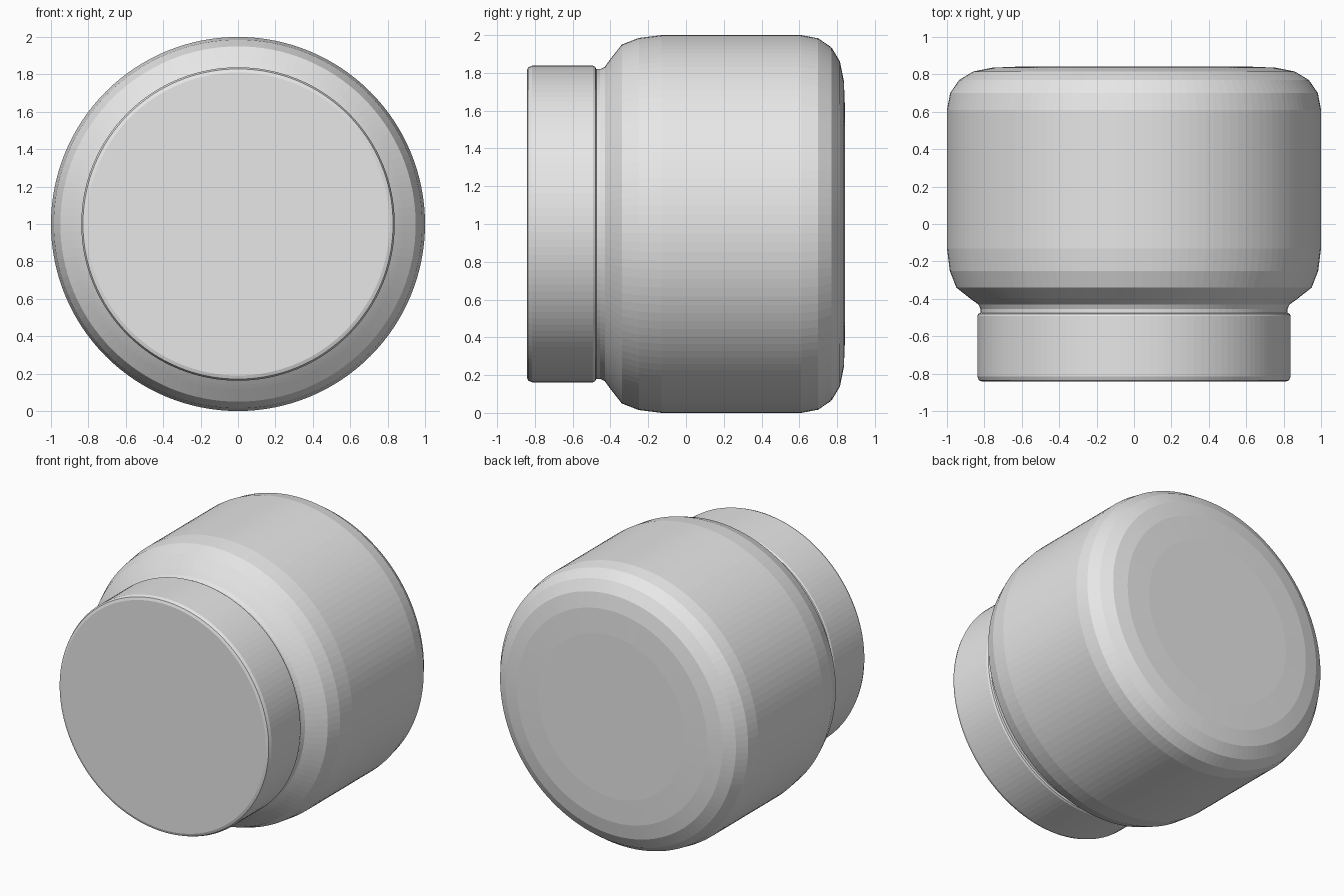
import bpy
import bmesh
import math

default = bpy.data.objects.get("Cube")
if default:
    bpy.data.objects.remove(default, do_unlink=True)

SEGMENTS = 128
AXIS_HEIGHT = 1.0

grey = bpy.data.materials.new("light grey")
grey.use_nodes = True
grey.diffuse_color = (0.8, 0.8, 0.8, 1)
grey.node_tree.nodes["Principled BSDF"].inputs["Base Color"].default_value = (0.8, 0.8, 0.8, 1)


def lathe(name, profile):
    """Spin (y, radius) points about the lying jar's long axis."""
    bm = bmesh.new()
    verts = [bm.verts.new((0, y, r)) for y, r in profile]
    edges = [bm.edges.new(pair) for pair in zip(verts, verts[1:])]
    bmesh.ops.spin(bm, geom=verts + edges, cent=(0, 0, 0), axis=(0, 1, 0),
                   angle=math.tau, steps=SEGMENTS, use_duplicate=False)
    bmesh.ops.remove_doubles(bm, verts=bm.verts[:], dist=0.0005)
    bmesh.ops.recalc_face_normals(bm, faces=bm.faces[:])
    mesh = bpy.data.meshes.new(name)
    bm.to_mesh(mesh)
    bm.free()
    mesh.materials.append(grey)
    obj = bpy.data.objects.new(name, mesh)
    obj.location.z = AXIS_HEIGHT
    bpy.context.collection.objects.link(obj)
    return obj


# Rounded jar body: neck, shoulder, straight wall, curved base
lathe("jar_body", [
    (-0.52, 0), (-0.52, 0.82), (-0.455, 0.82), (-0.43, 0.832), (-0.41, 0.86),
    (-0.395, 0.88), (-0.34, 0.95), (-0.25, 0.985), (-0.13, 1.0),
    (0.61, 1.0), (0.70, 0.983), (0.77, 0.935), (0.815, 0.86),
    (0.836, 0.755), (0.843, 0.58), (0.843, 0),
])

# Flat lid with small bevelled rims
lathe("lid", [
    (-0.843, 0), (-0.843, 0.81), (-0.836, 0.829), (-0.815, 0.838),
    (-0.492, 0.838), (-0.48, 0.832), (-0.475, 0.82), (-0.475, 0),
])
